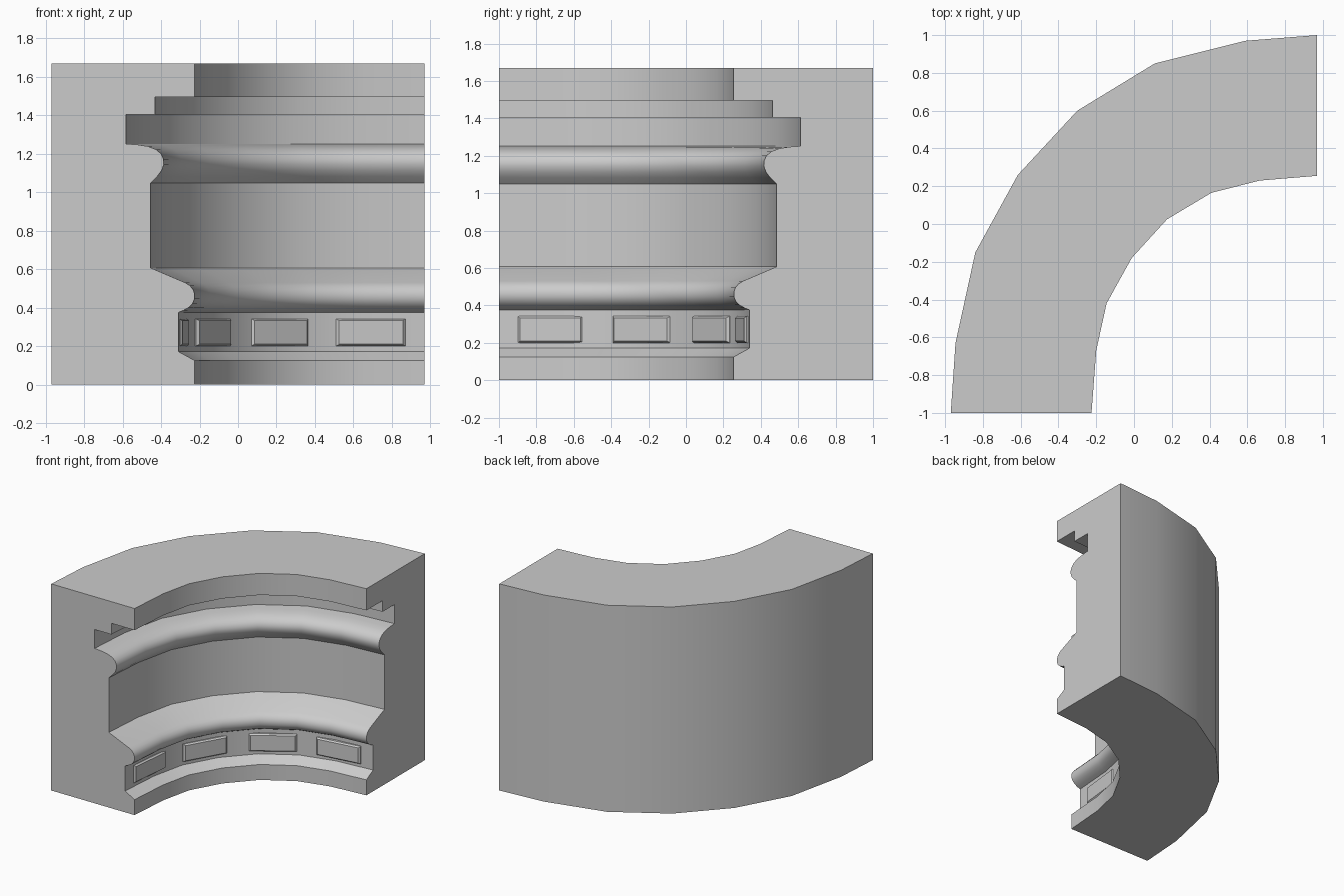
import bpy, bmesh
from mathutils import Vector

if "Cube" in bpy.data.objects:
    bpy.data.objects.remove(bpy.data.objects["Cube"])

# Inner and outer plan outlines: paired stations along the quarter bend
inner = [(-.225, -1), (-.20, -.67), (-.145, -.42), (-.012, -.18),
         (.175, .025), (.41, .165), (.665, .23), (.97, .255)]
outer = [(-.97, -1), (-.945, -.63), (-.84, -.15), (-.615, .26),
         (-.30, .60), (.11, .85), (.59, .97), (.97, 1.0)]

# Moulding section: (depth behind the innermost line, height)
DEPTH = .745
profile = [(0, 0), (0, .125), (.085, .172), (.085, .375),
           (.058, .386), (.03, .402), (.011, .422), (.001, .446), (.001, .472),
           (.009, .495), (.026, .515), (.05, .53), (.23, .607),
           (.23, 1.048), (.195, 1.083), (.172, 1.113), (.161, 1.145), (.162, 1.172),
           (.175, 1.2), (.202, 1.223), (.245, 1.239), (.295, 1.247), (.357, 1.252),
           (.357, 1.405), (.207, 1.405), (.207, 1.495), (0, 1.495),
           (0, 1.67), (DEPTH, 1.67), (DEPTH, 0)]


def finish(name, bm):
    bmesh.ops.recalc_face_normals(bm, faces=bm.faces)
    mesh = bpy.data.meshes.new(name)
    bm.to_mesh(mesh)
    bm.free()
    ob = bpy.data.objects.new(name, mesh)
    bpy.context.collection.objects.link(ob)
    return ob


# Moulded wall: the section swept through the stations
bm = bmesh.new()
rings = []
for a, b in zip(inner, outer):
    p, q = Vector(a), Vector(b)
    ring = []
    for d, z in profile:
        xy = p.lerp(q, d / DEPTH)
        ring.append(bm.verts.new((xy.x, xy.y, z)))
    rings.append(ring)
n = len(profile)
for r, s in zip(rings, rings[1:]):
    for i in range(n):
        j = (i + 1) % n
        bm.faces.new((r[i], r[j], s[j], s[i]))
bm.faces.new(rings[0])
bm.faces.new(rings[-1])
wall = finish("moulded_wall", bm)
bpy.context.view_layer.objects.active = wall
wall.select_set(True)
bpy.ops.object.shade_smooth_by_angle(angle=.5)


# Raised bevelled panels along the lower band
def panel(name, a, b, z0=.2, z1=.342):
    a, b = Vector(a), Vector(b)
    along = (b - a).normalized()
    inward = Vector((along.y, -along.x))
    bm = bmesh.new()
    loops = []
    for push, inset in ((-.06, 0), (0, 0), (.012, .014)):
        l = a + along * inset + inward * push
        r = b - along * inset + inward * push
        lo, hi = z0 + inset * .7, z1 - inset * .7
        loops.append([bm.verts.new((p.x, p.y, z)) for p, z in
                      ((l, lo), (r, lo), (r, hi), (l, hi))])
    for u, v in zip(loops, loops[1:]):
        for i in range(4):
            j = (i + 1) % 4
            bm.faces.new((u[i], u[j], v[j], v[i]))
    bm.faces.new(loops[0])
    bm.faces.new(loops[-1])
    finish(name, bm)


ends = [((-.303, -.90), (-.265, -.55)), ((-.218, -.39), (-.04, -.083)),
        ((.068, .037), (.365, .232)), ((.51, .272), (.87, .324))]
for i, (a, b) in enumerate(ends):
    panel(f"band_panel_{i + 1}", a, b)
